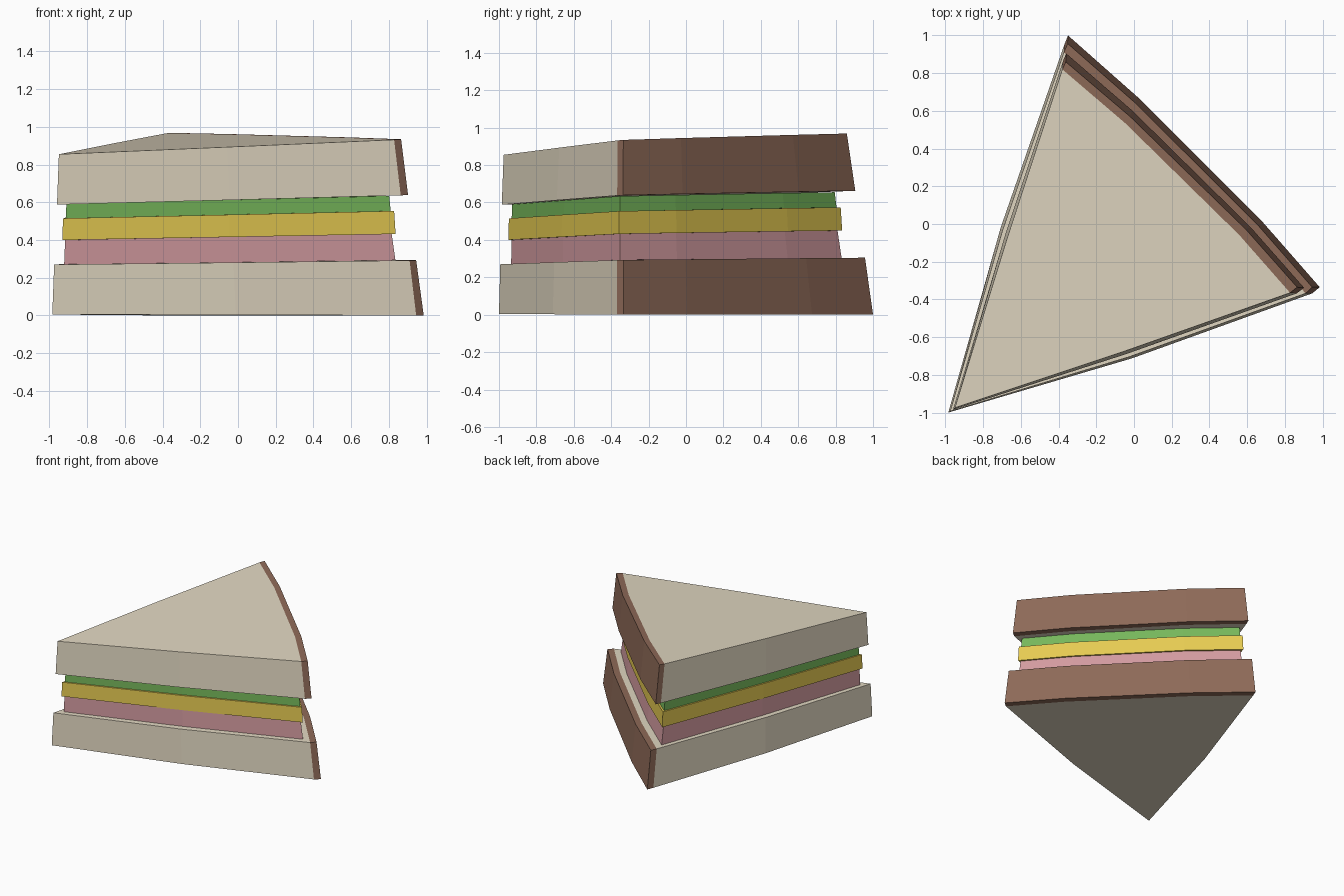
import bpy, bmesh
from mathutils import Vector

if "Cube" in bpy.data.objects:
    bpy.data.objects.remove(bpy.data.objects["Cube"])


def material(name, rgb):
    m = bpy.data.materials.new(name)
    lin = [((c / 255 + 0.055) / 1.055) ** 2.4 for c in rgb]
    m.diffuse_color = (*lin, 1)
    m.use_nodes = True
    m.node_tree.nodes["Principled BSDF"].inputs["Base Color"].default_value = m.diffuse_color
    return m


CRUMB = material("bread_beige", (225, 215, 193))
CRUST = material("crust_brown", (142, 106, 88))
PINK = material("ham_pink", (211, 155, 160))
YELLOW = material("cheese_yellow", (230, 203, 82))
GREEN = material("lettuce_green", (118, 183, 91))


def back_edge(c1, c2, bulge):
    """Curved back edge from right corner to rear corner, four points."""
    c1, c2 = Vector(c1), Vector(c2)
    d = c2 - c1
    n = Vector((d.y, -d.x)).normalized() * bulge
    return [c1, c1.lerp(c2, 0.24) + n, c1.lerp(c2, 0.74) + n, c2]


def wedge(tip, c1, c2, bulge, side):
    """Wedge outline: tip, front middle, four back points, left middle."""
    t = Vector(tip)
    a, b = Vector(c1), Vector(c2)
    out = Vector((a.y - t.y, t.x - a.x)).normalized() * side
    left = Vector((t.y - b.y, b.x - t.x)).normalized() * side
    return [t, (t + a) / 2 + out] + back_edge(c1, c2, bulge) + [(t + b) / 2 + left]


def lift(points, ring, heights):
    """Put points on the tilted plane given by heights at tip, right and rear."""
    t, a, b = ring[0], ring[2] - ring[0], ring[5] - ring[0]
    det = a.x * b.y - a.y * b.x
    res = []
    for p in points:
        q = p - t
        u = (q.x * b.y - q.y * b.x) / det
        v = (a.x * q.y - a.y * q.x) / det
        z = heights[0] + u * (heights[1] - heights[0]) + v * (heights[2] - heights[0])
        res.append((p.x, p.y, max(z, 0)))
    return res


def finish(bm, name, mats):
    bmesh.ops.recalc_face_normals(bm, faces=bm.faces)
    me = bpy.data.meshes.new(name)
    bm.to_mesh(me)
    bm.free()
    for m in mats:
        me.materials.append(m)
    bpy.context.collection.objects.link(bpy.data.objects.new(name, me))


def filling(name, mat, low, low_z, high, high_z):
    bm = bmesh.new()
    lo = [bm.verts.new(p) for p in lift(low, low, low_z)]
    hi = [bm.verts.new(p) for p in lift(high, high, high_z)]
    bm.faces.new(lo)
    bm.faces.new(hi)
    for i in range(7):
        j = (i + 1) % 7
        bm.faces.new((lo[i], lo[j], hi[j], hi[i]))
    finish(bm, name, [mat])


def bread(name, low, low_crust, low_z, high, high_crust, high_z):
    """Crumb wedge with a crust strip along the curved back."""
    bm = bmesh.new()
    rings = []
    for ring, crust, z in ((low, low_crust, low_z), (high, high_crust, high_z)):
        inner = [bm.verts.new(p) for p in lift(ring, ring, z)]
        outer = [bm.verts.new(p) for p in lift(crust, ring, z)]
        bm.faces.new(inner)
        for i in range(3):
            bm.faces.new((inner[2 + i], inner[3 + i], outer[i + 1], outer[i])).material_index = 1
        rings.append((inner, outer))
    (li, lo), (hi, ho) = rings
    for i, j in ((5, 6), (6, 0), (0, 1), (1, 2)):      # cut sides
        bm.faces.new((li[i], li[j], hi[j], hi[i]))
    for i in range(3):                                 # crust back
        bm.faces.new((lo[i], lo[i + 1], ho[i + 1], ho[i])).material_index = 1
    for k, e in ((2, 0), (5, 3)):                      # crust ends
        bm.faces.new((li[k], lo[e], ho[e], hi[k])).material_index = 1
    finish(bm, name, [CRUMB, CRUST])


# Bread slices
bread("bottom_bread",
      wedge((-0.985, -1.0), (0.945, -0.368), (-0.37, 0.95), 0.03, 0.03),
      back_edge((0.985, -0.335), (-0.35, 1.0), 0.03), (0.005, 0.0, 0.0),
      wedge((-0.975, -0.993), (0.91, -0.368), (-0.372, 0.91), 0.03, 0.025),
      back_edge((0.945, -0.335), (-0.352, 0.957), 0.03), (0.27, 0.292, 0.304))
bread("top_bread",
      wedge((-0.96, -0.985), (0.863, -0.368), (-0.377, 0.863), 0.03, 0.015),
      back_edge((0.902, -0.338), (-0.36, 0.905), 0.03), (0.588, 0.637, 0.661),
      wedge((-0.95, -0.975), (0.828, -0.365), (-0.38, 0.82), 0.03, 0.008),
      back_edge((0.865, -0.335), (-0.362, 0.86), 0.03), (0.855, 0.932, 0.966))

# Fillings
filling("ham_slice", PINK,
        wedge((-0.922, -0.935), (0.835, -0.352), (-0.362, 0.832), 0.028, 0.015),
        (0.27, 0.293, 0.303),
        wedge((-0.917, -0.932), (0.815, -0.352), (-0.364, 0.81), 0.028, 0.015),
        (0.40, 0.432, 0.45))
filling("cheese_slice", YELLOW,
        wedge((-0.932, -0.95), (0.836, -0.357), (-0.37, 0.835), 0.028, 0.012),
        (0.40, 0.432, 0.45),
        wedge((-0.928, -0.947), (0.828, -0.357), (-0.37, 0.827), 0.028, 0.012),
        (0.515, 0.554, 0.574))
filling("lettuce_leaf", GREEN,
        wedge((-0.914, -0.932), (0.81, -0.352), (-0.366, 0.805), 0.028, 0.01),
        (0.515, 0.554, 0.574),
        wedge((-0.91, -0.93), (0.802, -0.352), (-0.367, 0.795), 0.028, 0.01),
        (0.59, 0.634, 0.655))
